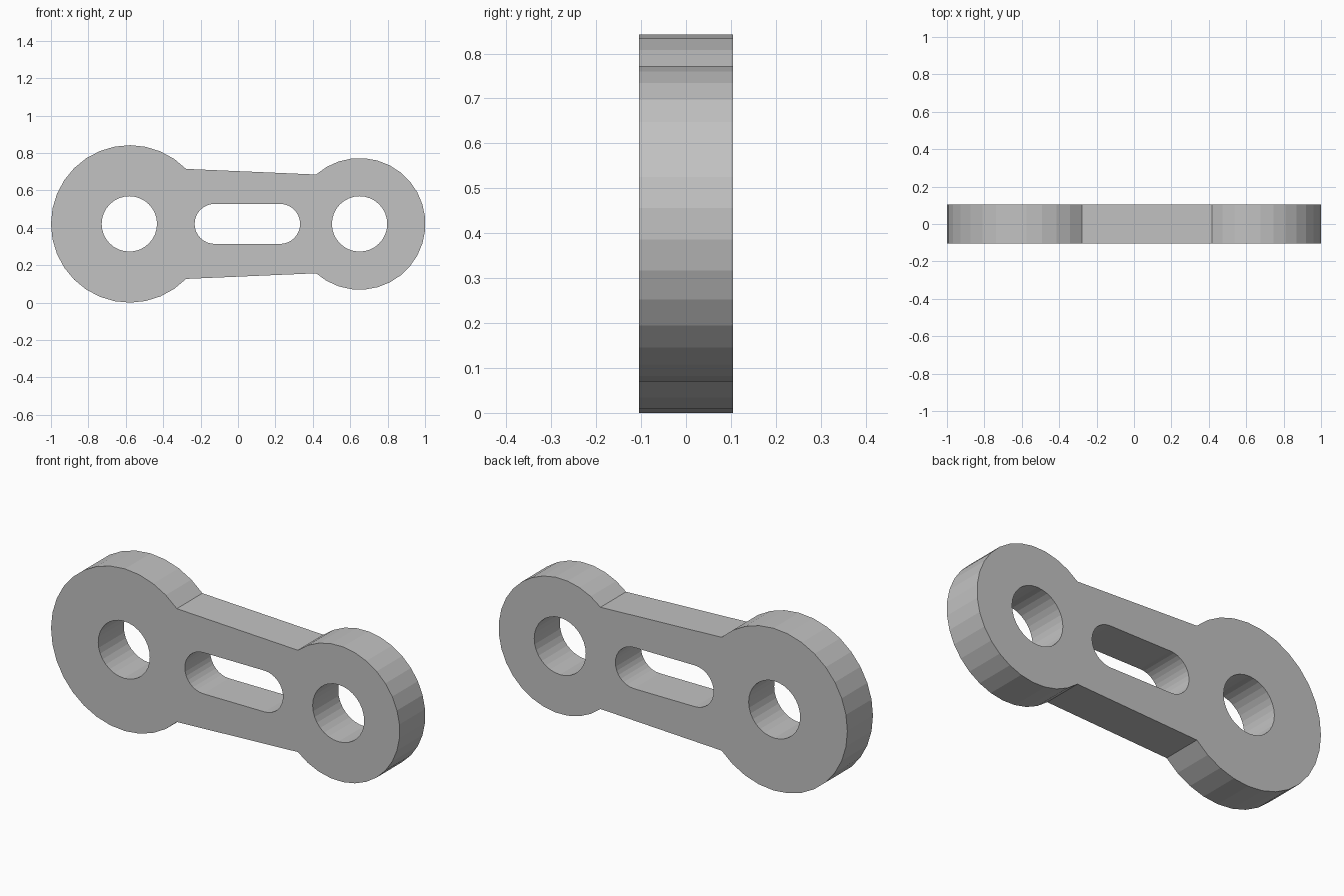
import bpy, bmesh
from math import cos, sin, radians, pi

cube = bpy.data.objects.get("Cube")
if cube:
    bpy.data.objects.remove(cube, do_unlink=True)

MID = 0.421      # height of the centre line
HALF = 0.105     # half thickness


def arc(cx, r, start, end, steps):
    """Points in the x-z plane, both ends included."""
    angles = [radians(start + (end - start) * i / steps) for i in range(steps + 1)]
    return [(cx + r * cos(a), MID + r * sin(a)) for a in angles]


def circle(cx, r, steps):
    return arc(cx, r, 0, 360, steps)[:-1]


# Outer outline: two round bosses joined by a tapered web
outline = arc(-0.579, 0.421, 44.3, 315.7, 24) + arc(0.65, 0.352, -131.4, 131.4, 23)

# Openings: two pin holes and a rounded slot
large_end_hole = circle(-0.581, 0.148, 32)
small_end_hole = circle(0.65, 0.148, 32)
slot = arc(-0.125, 0.107, 90, 270, 16) + arc(0.225, 0.107, -90, 90, 16)

# Fill the profile, then extrude it through the thickness
bm = bmesh.new()
for loop in (outline, large_end_hole, small_end_hole, slot):
    verts = [bm.verts.new((x, -HALF, z)) for x, z in loop]
    for a, b in zip(verts, verts[1:] + verts[:1]):
        bm.edges.new((a, b))
bmesh.ops.triangle_fill(bm, use_beauty=True, use_dissolve=False, edges=bm.edges[:])
back = bmesh.ops.extrude_face_region(bm, geom=bm.faces[:], use_keep_orig=True)
bmesh.ops.translate(bm, vec=(0, 2 * HALF, 0),
                    verts=[g for g in back["geom"] if isinstance(g, bmesh.types.BMVert)])
bmesh.ops.recalc_face_normals(bm, faces=bm.faces[:])

mesh = bpy.data.meshes.new("link_arm")
bm.to_mesh(mesh)
bm.free()

# Plain grey finish
grey = bpy.data.materials.new("grey_metal")
grey.use_nodes = True
colour = (0.54, 0.54, 0.54, 1)
grey.diffuse_color = colour
grey.node_tree.nodes["Principled BSDF"].inputs["Base Color"].default_value = colour
mesh.materials.append(grey)

link_arm = bpy.data.objects.new("link_arm", mesh)
bpy.context.collection.objects.link(link_arm)
